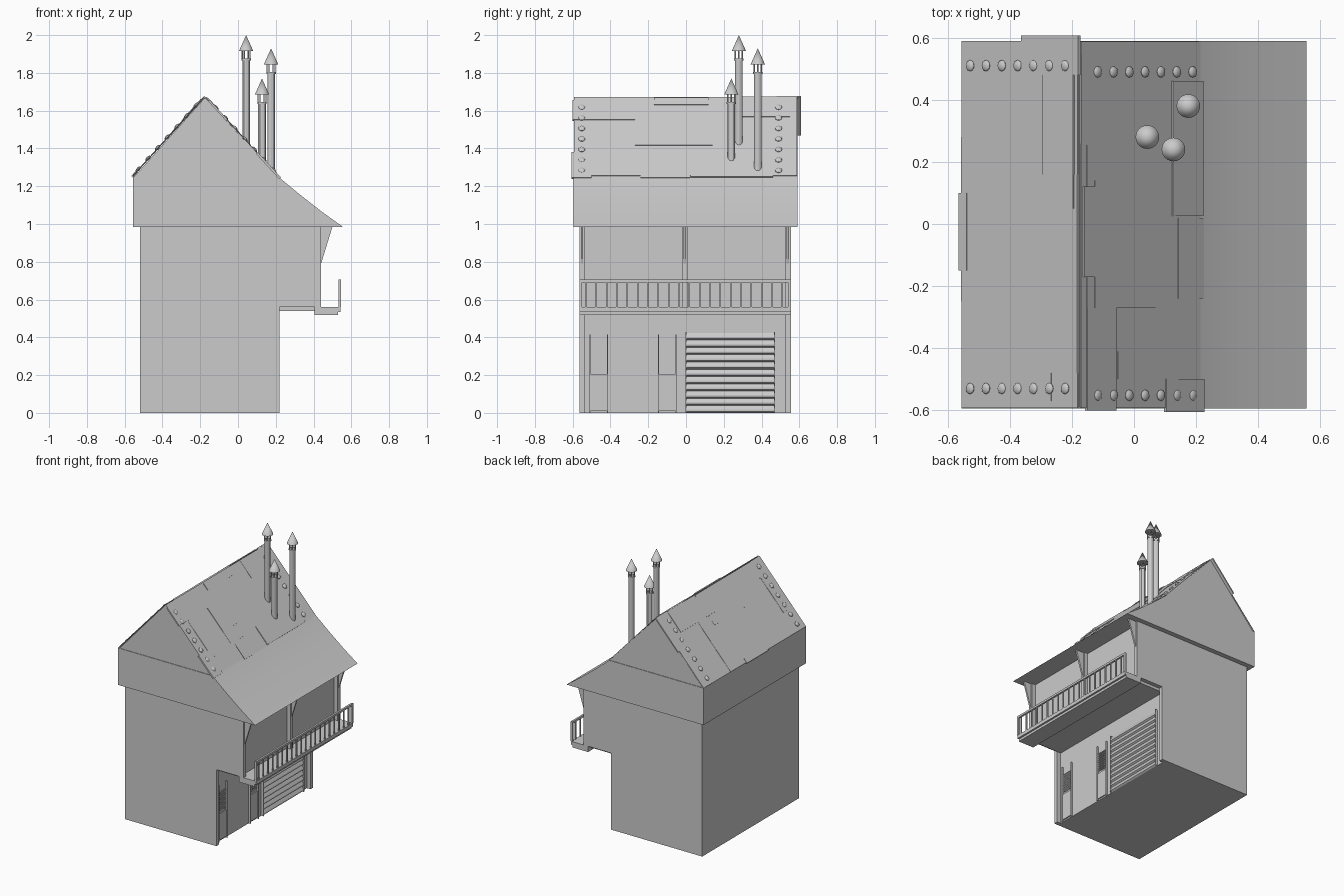
import bpy, bmesh, math
from mathutils import Matrix, Vector

old = bpy.data.objects.get("Cube")
if old:
    bpy.data.objects.remove(old, do_unlink=True)

GREY = (0.6, 0.6, 0.6, 1)
mat = bpy.data.materials.new("plain_grey")
mat.use_nodes = True
mat.diffuse_color = GREY
mat.node_tree.nodes["Principled BSDF"].inputs["Base Color"].default_value = GREY


# Helpers: each adds geometry to a bmesh; finish() turns it into a named object
def prism(bm, profile, y0, y1):
    """Extrude an (x, z) profile along y."""
    face = bm.faces.new([bm.verts.new((x, y0, z)) for x, z in profile])
    ext = bmesh.ops.extrude_face_region(bm, geom=[face])
    moved = [v for v in ext["geom"] if isinstance(v, bmesh.types.BMVert)]
    bmesh.ops.translate(bm, vec=(0, y1 - y0, 0), verts=moved)


def box(bm, x0, x1, y0, y1, z0, z1):
    prism(bm, [(x0, z0), (x1, z0), (x1, z1), (x0, z1)], y0, y1)


def cone(bm, x, y, z0, z1, r0, r1, sides):
    bmesh.ops.create_cone(bm, cap_ends=True, segments=sides, radius1=r0, radius2=r1,
                          depth=z1 - z0, matrix=Matrix.Translation((x, y, (z0 + z1) / 2)))


def finish(bm, name, smooth=False):
    bmesh.ops.recalc_face_normals(bm, faces=bm.faces)
    me = bpy.data.meshes.new(name)
    bm.to_mesh(me)
    bm.free()
    me.materials.append(mat)
    ob = bpy.data.objects.new(name, me)
    bpy.context.collection.objects.link(ob)
    if smooth:
        bpy.ops.object.select_all(action='DESELECT')
        ob.select_set(True)
        bpy.context.view_layer.objects.active = ob
        bpy.ops.object.shade_smooth_by_angle(angle=math.radians(30))


BACK, LOW, UP = -0.52, 0.22, 0.44       # wall planes in x
Y0, Y1 = -0.565, 0.555                  # body ends
FLOOR, EAVE, RIDGE_X, RIDGE = 0.56, 0.985, -0.175, 1.675
INSET = 0.03


# House body: end walls with a slightly recessed core between them
def body_profile(inset):
    return [(BACK, 0), (LOW - inset, 0), (LOW - inset, FLOOR), (UP - inset, FLOOR),
            (UP - inset, EAVE), (BACK, EAVE)]


bm = bmesh.new()
prism(bm, body_profile(0), Y0, Y0 + 0.03)
prism(bm, body_profile(0), Y1 - 0.03, Y1)
finish(bm, "end_walls")
bm = bmesh.new()
prism(bm, body_profile(INSET), Y0 + 0.03, Y1 - 0.03)
box(bm, LOW - INSET, UP, Y0 + 0.03, Y1 - 0.03, FLOOR - 0.02, FLOOR)
finish(bm, "main_walls")

# Eave block with the curved skirt roof over the balcony
bm = bmesh.new()
prism(bm, [(-0.555, EAVE), (0.555, EAVE), (0.44, 1.068), (0.33, 1.154),
           (0.22, 1.245), (0.21, 1.255), (-0.555, 1.255)], -0.595, 0.59)
finish(bm, "eave_and_skirt_roof", True)
bm = bmesh.new()
prism(bm, [(-0.55, 1.25), (0.215, 1.25), (RIDGE_X, RIDGE - 0.006)], -0.591, 0.586)
finish(bm, "gable_roof")


def roof_z(x):
    return RIDGE - abs(x - RIDGE_X) * (1.105 if x < RIDGE_X else 1.09)


def roof_normal(x):
    s = -1 if x < RIDGE_X else 1
    return Vector((s * 0.738, 0, 0.675))


def roof_plate(bm, x0, x1, y0, y1, t):
    """Thin sheet lying on one slope."""
    n = roof_normal((x0 + x1) / 2) * t
    a, b = (x0, roof_z(x0)), (x1, roof_z(x1))
    low = 0.8
    prism(bm, [(a[0] - n.x * low, a[1] - n.z * low), (b[0] - n.x * low, b[1] - n.z * low),
               (b[0] + n.x, b[1] + n.z), (a[0] + n.x, a[1] + n.z)], y0, y1)


# Overlapping roof sheets
LEFT = [(-0.555, -0.18, -0.593, 0.59, 0.002), (-0.555, -0.29, -0.25, 0.28, 0.004),
        (-0.34, -0.18, -0.25, 0.16, 0.005), (-0.45, -0.265, -0.57, -0.48, 0.004),
        (-0.265, -0.18, -0.48, -0.22, 0.004), (-0.36, -0.176, 0.48, 0.608, 0.005),
        (-0.29, -0.19, 0.05, 0.48, 0.008), (-0.56, -0.535, -0.15, 0.10, 0.007)]
RIGHT = [(-0.172, 0.21, -0.593, 0.588, 0.002), (-0.155, 0.13, -0.27, 0.255, 0.004),
         (-0.13, 0.065, -0.27, 0.14, 0.006), (-0.155, -0.06, -0.6, -0.27, 0.006),
         (-0.055, 0.14, -0.5, -0.41, 0.004), (-0.172, -0.075, 0.26, 0.55, 0.004),
         (0.12, 0.218, 0.025, 0.46, 0.007), (0.10, 0.222, -0.605, -0.5, 0.007),
         (0.14, 0.222, -0.24, 0.02, 0.004), (-0.165, -0.13, -0.17, 0.12, 0.008)]
bm = bmesh.new()
for plate in LEFT + RIGHT:
    roof_plate(bm, *plate)
finish(bm, "roof_sheets")

# Rivet rows along the roof ends
bm = bmesh.new()
for start, rows in ((-0.525, (-0.53, 0.51)), (-0.12, (-0.552, 0.49))):
    for y in rows:
        for i in range(7):
            x = start + i * 0.051
            n = roof_normal(x)
            m = (Matrix.Translation(Vector((x, y, roof_z(x))) + n * 0.004)
                 @ n.to_track_quat('Z', 'Y').to_matrix().to_4x4()
                 @ Matrix.Diagonal((1, 1, 0.5, 1)))
            bmesh.ops.create_uvsphere(bm, u_segments=12, v_segments=8, radius=0.018, matrix=m)
finish(bm, "roof_rivets", True)

# Chimney pipes with open cages and pointed caps
for i, (x, y, top) in enumerate(((0.043, 0.28, 2.0), (0.175, 0.38, 1.93), (0.127, 0.24, 1.77))):
    bm = bmesh.new()
    cone(bm, x, y, roof_z(x) - 0.03, top - 0.125, 0.02, 0.02, 12)
    cone(bm, x, y, top - 0.135, top - 0.125, 0.025, 0.025, 12)
    for k in range(6):
        a = k * math.tau / 6
        cone(bm, x + 0.021 * math.cos(a), y + 0.021 * math.sin(a),
             top - 0.13, top - 0.08, 0.004, 0.004, 6)
    cone(bm, x, y, top - 0.085, top, 0.038, 0, 24)
    finish(bm, f"chimney_{i + 1}", True)

# Balcony deck and railing
bm = bmesh.new()
prism(bm, [(0.405, 0.518), (0.53, 0.518), (0.53, 0.535), (0.543, 0.535),
           (0.543, FLOOR), (0.405, FLOOR)], Y0, Y1)
finish(bm, "balcony_deck")
bm = bmesh.new()
box(bm, 0.531, 0.545, Y0, Y1, 0.69, 0.705)
for y in (Y0, Y1 - 0.014):
    box(bm, 0.531, 0.545, y, y + 0.014, FLOOR, 0.70)
for i in range(20):
    y = -0.53 + i * 0.0547
    box(bm, 0.534, 0.542, y - 0.004, y + 0.004, FLOOR, 0.695)
finish(bm, "balcony_railing")

# Eave brackets and the central post
bm = bmesh.new()
for y in (-0.55, -0.006, 0.538):
    prism(bm, [(UP - 0.01, 0.79), (UP, 0.79), (0.50, EAVE), (UP - 0.01, EAVE)],
          y - 0.006, y + 0.006)
finish(bm, "eave_brackets")
bm = bmesh.new()
box(bm, UP - INSET - 0.01, UP, -0.02, 0.008, FLOOR, EAVE)
finish(bm, "balcony_post")

# Doors with a lower panel and a barred window
WALL = LOW - INSET
for name, y0 in (("front_door", -0.51), ("side_door", -0.148)):
    y1 = y0 + 0.098
    bm = bmesh.new()
    for y in (y0, y1 - 0.005):
        box(bm, WALL - 0.01, WALL + 0.014, y, y + 0.005, 0, 0.415)
    box(bm, WALL - 0.01, WALL + 0.008, y0 + 0.005, y1 - 0.005, 0.01, 0.205)
    for i in range(8):
        y = y0 + 0.012 + i * 0.0105
        box(bm, WALL - 0.01, WALL + 0.005, y - 0.0015, y + 0.0015, 0.22, 0.36)
    for i in range(9):
        z = 0.225 + i * 0.0165
        box(bm, WALL - 0.01, WALL + 0.006, y0 + 0.008, y1 - 0.008, z - 0.002, z + 0.002)
    finish(bm, name)

# Roller shutter made of sloping slats, with side rails
bm = bmesh.new()
SLATS, PITCH = 11, 0.0385
for i in range(SLATS):
    z = i * PITCH
    prism(bm, [(WALL - 0.01, z), (WALL + 0.004, z), (WALL + 0.016, z + 0.008),
               (WALL + 0.016, z + 0.018), (WALL + 0.004, z + PITCH), (WALL - 0.01, z + PITCH)],
          0.003, 0.465)
finish(bm, "roller_shutter")
bm = bmesh.new()
for y in (-0.003, 0.465):
    box(bm, WALL - 0.01, WALL + 0.018, y, y + 0.006, 0, SLATS * PITCH + 0.005)
finish(bm, "shutter_rails")
